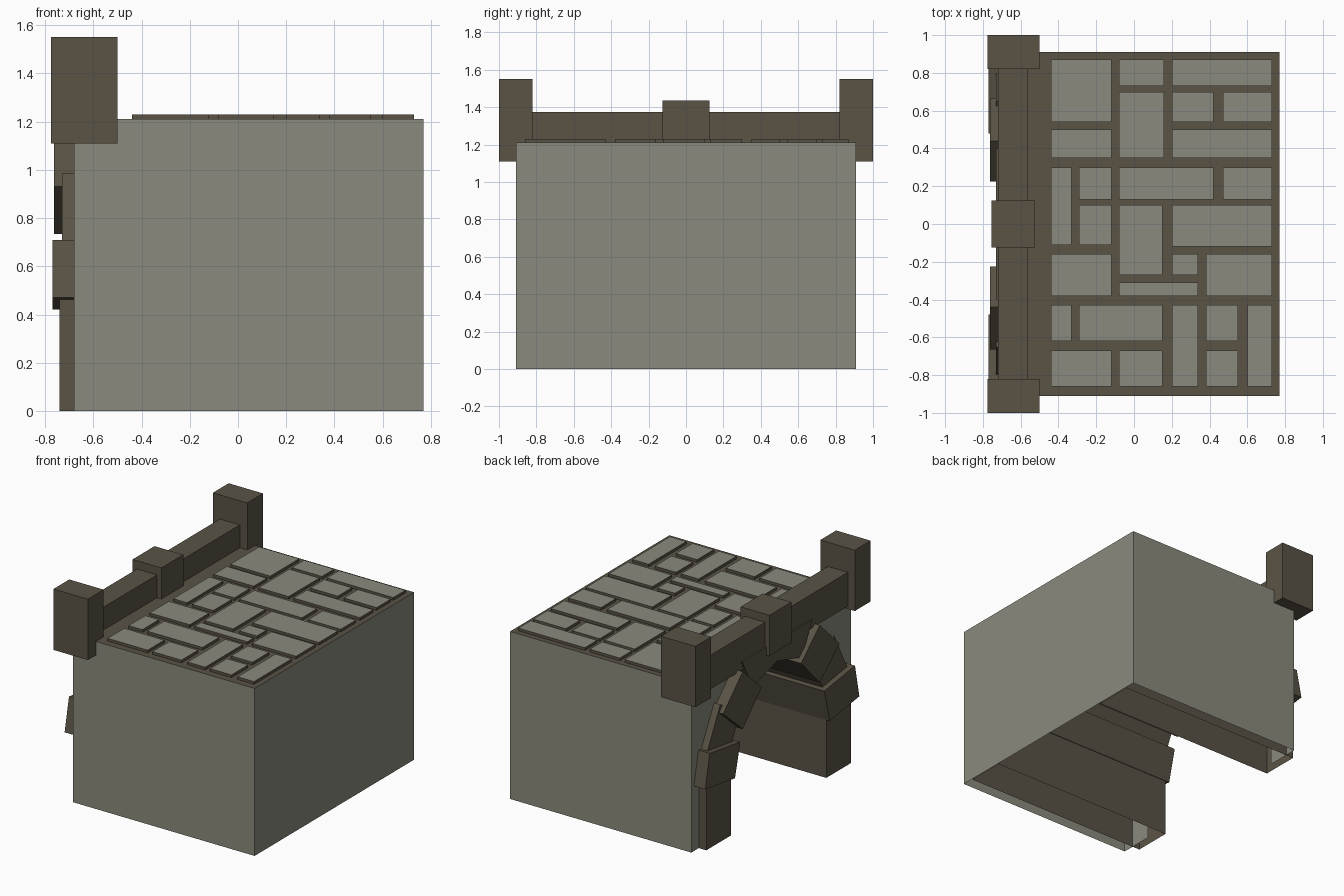
import bpy, bmesh
from mathutils import Vector

if "Cube" in bpy.data.objects:
    bpy.data.objects.remove(bpy.data.objects["Cube"])


def material(name, rgb):
    m = bpy.data.materials.new(name)
    m.diffuse_color = (*rgb, 1)
    m.use_nodes = True
    m.node_tree.nodes["Principled BSDF"].inputs["Base Color"].default_value = m.diffuse_color
    return m


GREY = material("grey_stone", (0.255, 0.255, 0.205))
BROWN = material("brown_stone", (0.102, 0.086, 0.060))


def finish(bm, name, *mats):
    me = bpy.data.meshes.new(name)
    bm.to_mesh(me)
    bm.free()
    for m in mats:
        me.materials.append(m)
    ob = bpy.data.objects.new(name, me)
    bpy.context.collection.objects.link(ob)
    return ob


def add_prism(bm, yz, x0, x1):
    """Closed prism: a y-z profile extended along x."""
    a = [bm.verts.new((x0, y, z)) for y, z in yz]
    b = [bm.verts.new((x1, y, z)) for y, z in yz]
    n = len(yz)
    bm.faces.new(a)
    bm.faces.new(b[::-1])
    for i in range(n):
        j = (i + 1) % n
        bm.faces.new((a[i], b[i], b[j], a[j]))
    bmesh.ops.recalc_face_normals(bm, faces=bm.faces)


def prism(name, yz, x0, x1, mat):
    bm = bmesh.new()
    add_prism(bm, yz, x0, x1)
    return bm if name is None else finish(bm, name, mat)


def rect(y0, y1, z0, z1):
    return [(y0, z0), (y1, z0), (y1, z1), (y0, z1)]


# Hollow body: open underneath, arch cut out of the -x wall
X0, X1, Y, TOP = -0.68, 0.77, 0.91, 1.21
half_arch = [(0.66, 0), (0.66, 0.62), (0.56, 0.88), (0.36, 1.03), (0.12, 1.10)]
arch = half_arch + [(-y, z) for y, z in reversed(half_arch)]
bm = bmesh.new()
wall = [(-Y, 0), (-Y, TOP), (Y, TOP), (Y, 0)] + arch
panels = [
    [(X0, y, z) for y, z in wall],
    [(X1, -Y, 0), (X1, Y, 0), (X1, Y, TOP), (X1, -Y, TOP)],
    [(X0, -Y, 0), (X1, -Y, 0), (X1, -Y, TOP), (X0, -Y, TOP)],
    [(X0, Y, 0), (X1, Y, 0), (X1, Y, TOP), (X0, Y, TOP)],
    [(X0, -Y, TOP), (X1, -Y, TOP), (X1, Y, TOP), (X0, Y, TOP)],
]
for p in panels:
    f = bm.faces.new([bm.verts.new(c) for c in p])
    f.normal_update()
    if f.normal.dot(f.calc_center_bounds() - Vector((0, 0, 0.6))) < 0:
        f.normal_flip()
    f.material_index = 1 if f.normal.z > 0.5 else 0   # brown mortar on top
bmesh.ops.remove_doubles(bm, verts=bm.verts, dist=1e-4)
finish(bm, "body_walls", GREY, BROWN)

# Arch stones run the full depth of the tunnel, mirrored left and right
stones = [
    ("springer", [(0.88, 0.47), (0.83, 0.71), (0.48, 0.66), (0.54, 0.42)], -0.77),
    ("lower_arch_stone", [(0.81, 0.68), (0.65, 0.985), (0.43, 0.84), (0.53, 0.63)], -0.73),
    ("upper_arch_stone", [(0.44, 1.15), (0.225, 0.955), (0.44, 0.735), (0.665, 0.93)], -0.762),
    ("crown_stone", [(0.40, 1.195), (0, 1.20), (0, 1.05), (0.28, 0.97)], -0.73),
]
for side, s in (("back", 1), ("front", -1)):
    for name, yz, x in stones:
        prism(f"{name}_{side}", [(y * s, z) for y, z in yz], x, 0.76, BROWN)
    # Hollow pier under the arch
    bm = prism(None, rect(min(0.545 * s, 0.825 * s), max(0.545 * s, 0.825 * s), 0, 0.5),
               -0.74, 0.76, BROWN)
    bmesh.ops.delete(bm, geom=[f for f in bm.faces if f.normal.z < -0.5], context='FACES')
    finish(bm, f"pier_{side}", BROWN)
    # Parapet end post
    prism(f"end_post_{side}", rect(min(0.82 * s, s), max(0.82 * s, s), 1.11, 1.55),
          -0.775, -0.50, BROWN)

# Parapet rail and centre block
prism("parapet_rail", rect(-0.83, 0.83, 1.13, 1.375), -0.72, -0.56, BROWN)
prism("parapet_centre_block", rect(-0.125, 0.125, 1.14, 1.435), -0.755, -0.525, BROWN)

# Paving slabs: x0, x1, y0, y1
slabs = [
    (-.44, -.12, .54, .87), (-.08, .16, .73, .87), (.20, .73, .73, .87),
    (-.08, .16, .35, .70), (.20, .42, .54, .70), (.47, .73, .54, .70),
    (-.44, -.12, .35, .50), (.20, .73, .35, .50), (-.44, -.33, -.11, .30),
    (-.29, -.12, .13, .30), (-.08, .42, .13, .30), (.47, .73, .13, .30),
    (-.29, -.12, -.11, .10), (-.08, .15, -.27, .10), (.20, .73, -.12, .10),
    (-.44, -.12, -.38, -.16), (.20, .34, -.27, -.16), (.38, .73, -.38, -.16),
    (-.08, .34, -.38, -.31), (-.44, -.33, -.62, -.43), (-.29, .15, -.62, -.43),
    (.20, .34, -.86, -.43), (.38, .55, -.62, -.43), (.60, .73, -.86, -.43),
    (-.44, -.12, -.86, -.67), (-.08, .15, -.86, -.67), (.38, .55, -.86, -.67),
]
bm = bmesh.new()
for x0, x1, y0, y1 in slabs:
    add_prism(bm, rect(y0, y1, TOP - 0.005, 1.23), x0, x1)
for f in bm.faces:
    f.material_index = 0 if f.normal.z > 0.5 else 1   # brown slab edges
finish(bm, "paving_slabs", GREY, BROWN)
